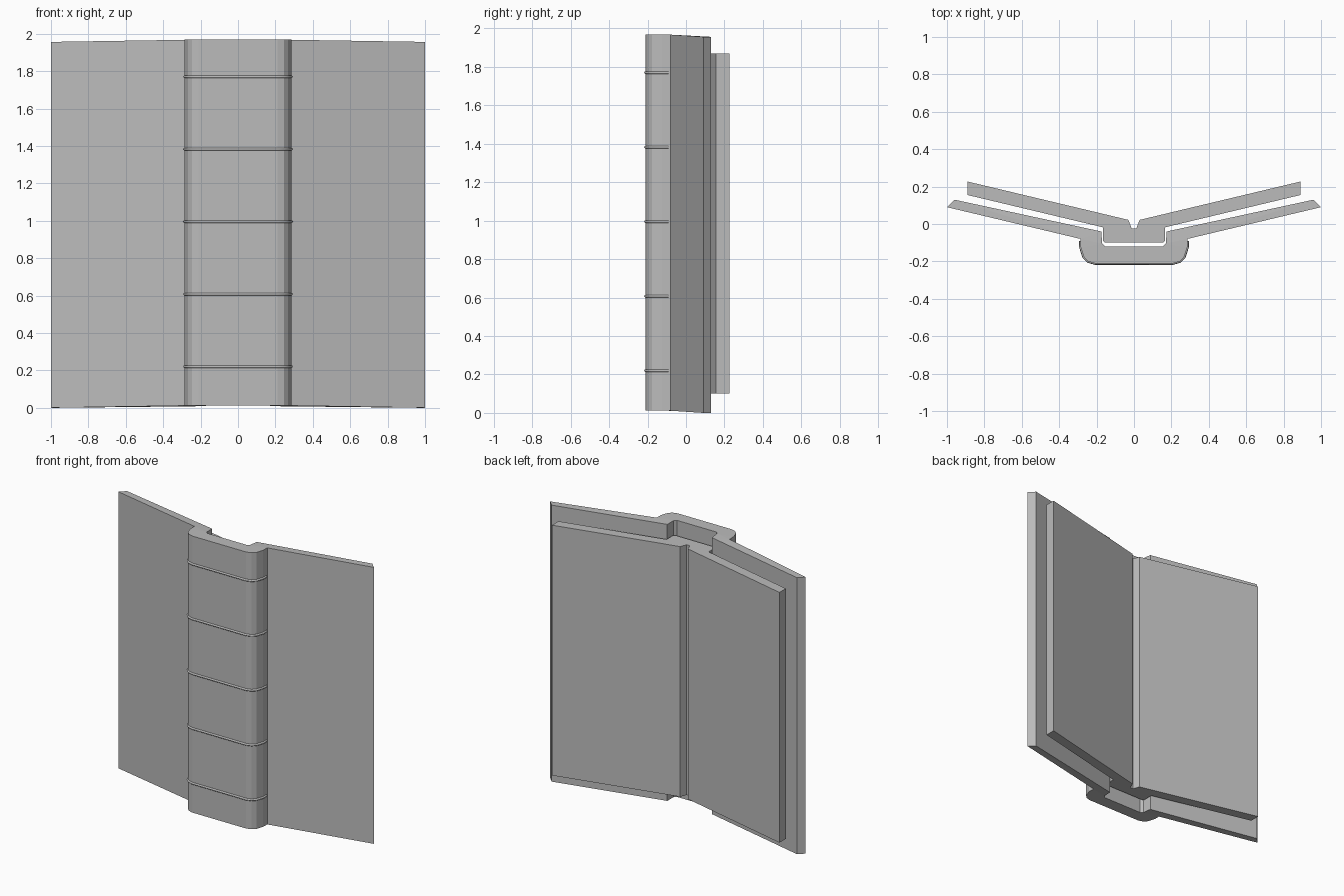
import bpy, bmesh

cube = bpy.data.objects.get("Cube")
if cube:
    bpy.data.objects.remove(cube)

grey = bpy.data.materials.new("plain grey")
grey.use_nodes = True
GREY = (0.5, 0.5, 0.5, 1)
grey.diffuse_color = GREY
grey.node_tree.nodes["Principled BSDF"].inputs["Base Color"].default_value = GREY


def mirrored(half):
    """Complete a right-hand path running towards the centre line."""
    return half + [(-x, y) for x, y in reversed(half)]


def board_drop(y):
    """The boards sag slightly towards their outer edges."""
    return 0.012 * min(max((y + 0.09) / 0.18, 0), 1)


def extrude_profile(name, outline, bottom, top, drop=lambda y: 0):
    bm = bmesh.new()
    low = [bm.verts.new((x, y, bottom - drop(y))) for x, y in outline]
    high = [bm.verts.new((x, y, top - drop(y))) for x, y in outline]
    n = len(outline)
    for i in range(n):
        j = (i + 1) % n
        bm.faces.new((low[i], low[j], high[j], high[i]))
    caps = [bm.faces.new(low), bm.faces.new(high)]
    bmesh.ops.triangulate(bm, faces=caps)
    bmesh.ops.recalc_face_normals(bm, faces=bm.faces)
    mesh = bpy.data.meshes.new(name)
    bm.to_mesh(mesh)
    bm.free()
    mesh.materials.append(grey)
    obj = bpy.data.objects.new(name, mesh)
    bpy.context.collection.objects.link(obj)
    return obj


# Cover: two boards joined by a hollow, round-cornered spine
spine_outer = [(0.285, -0.08), (0.285, -0.125), (0.268, -0.177),
               (0.245, -0.2), (0.21, -0.21)]
cover_outer = mirrored([(1.0, 0.09)] + spine_outer)
cover_inner = mirrored([(0.96, 0.13), (0.175, -0.04), (0.17, -0.105), (0.155, -0.12)])
extrude_profile("cover", cover_outer + cover_inner[::-1], 0.012, 1.968, board_drop)

# Pages: both open halves, joined at the back with a groove between them
pages_back = mirrored([(0.89, 0.155), (0.165, -0.018), (0.165, -0.09), (0.155, -0.1)])
pages_face = mirrored([(0.89, 0.227), (0.03, 0.022), (0.012, -0.025)])
extrude_profile("pages", pages_back + pages_face[::-1], 0.10, 1.87)

# Raised bands wrapped round the spine
for i in range(5):
    curve = bpy.data.curves.new(f"spine_band_{i + 1}", "CURVE")
    curve.dimensions = "3D"
    curve.bevel_depth = 0.008
    curve.bevel_resolution = 1
    curve.use_fill_caps = True
    path = mirrored([(0.285, -0.09)] + spine_outer[1:])
    spline = curve.splines.new("POLY")
    spline.points.add(len(path) - 1)
    for point, (x, y) in zip(spline.points, path):
        point.co = (x, y, 0.22 + 0.3875 * i, 1)
    curve.materials.append(grey)
    band = bpy.data.objects.new(curve.name, curve)
    bpy.context.collection.objects.link(band)
